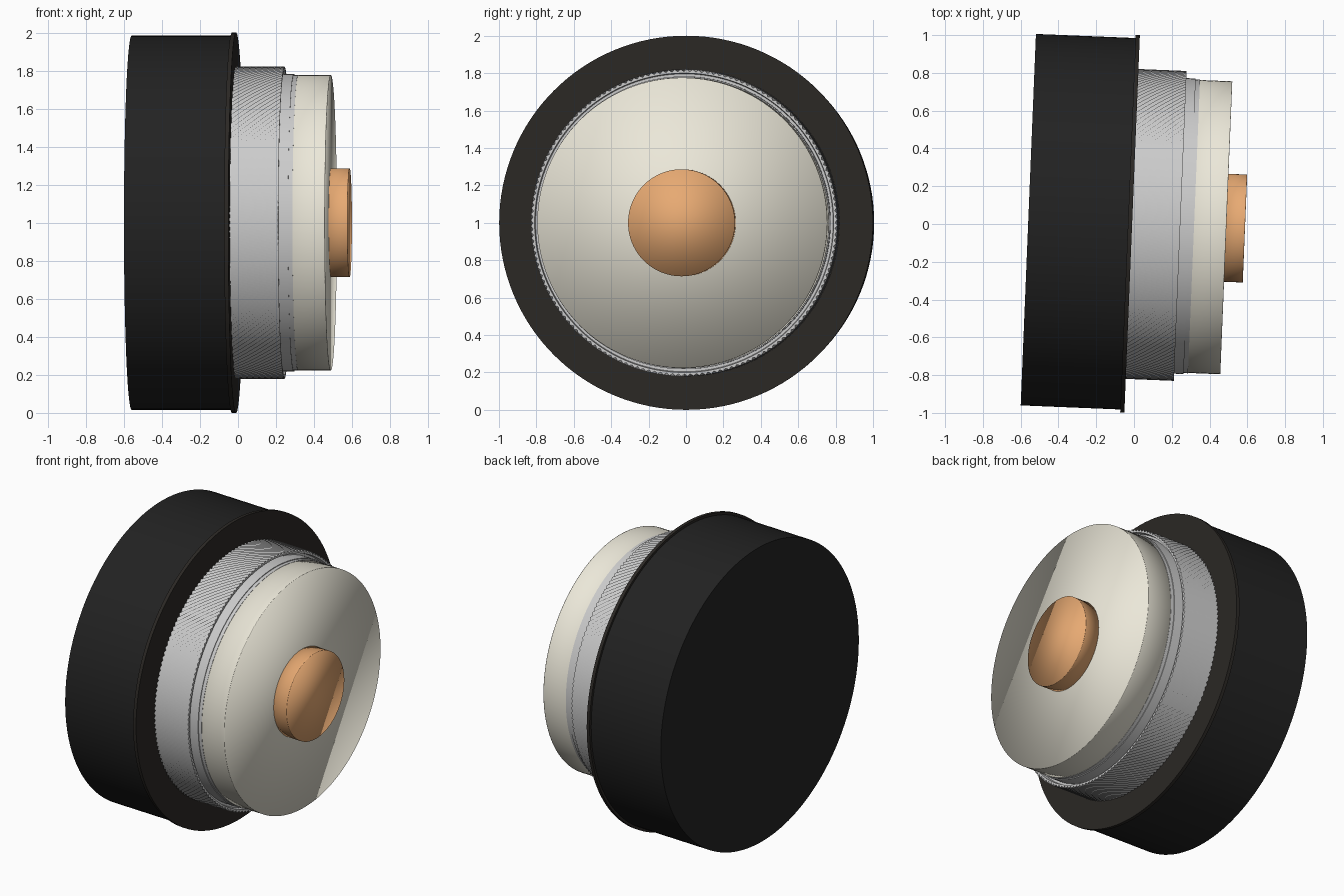
import bpy, bmesh, math
from mathutils import Matrix, Vector

if "Cube" in bpy.data.objects:
    bpy.data.objects.remove(bpy.data.objects["Cube"])

# The whole unit lies along +x, turned slightly about z, centred at z = 1
PLACE = Matrix.Translation((0, 0, 1)) @ Matrix.Rotation(math.radians(-2.35), 4, 'Z')


def material(name, rgb):
    m = bpy.data.materials.new(name)
    m.diffuse_color = (*rgb, 1)
    m.use_nodes = True
    m.node_tree.nodes["Principled BSDF"].inputs["Base Color"].default_value = m.diffuse_color
    return m


black = material("black_rubber", (0.016, 0.016, 0.016))
flange_black = material("flange_black", (0.024, 0.021, 0.018))
steel = material("light_steel", (0.68, 0.69, 0.67))
white = material("white_plastic", (0.78, 0.79, 0.79))
cream = material("cream", (0.83, 0.80, 0.69))
orange = material("orange", (0.80, 0.40, 0.17))


def ring_verts(bm, x, radius, sides, twist=0.0):
    """One ring about the x axis; radius may be a function of the index."""
    out = []
    for i in range(sides):
        a = math.tau * i / sides + twist
        r = radius(i) if callable(radius) else radius
        out.append(bm.verts.new(PLACE @ Vector((x, r * math.cos(a), r * math.sin(a)))))
    return out


def bridge(bm, a, b):
    n = len(a)
    for i in range(n):
        bm.faces.new((a[i], a[(i + 1) % n], b[(i + 1) % n], b[i]))


def finish(bm, name, mat, angle):
    bmesh.ops.recalc_face_normals(bm, faces=bm.faces)
    mesh = bpy.data.meshes.new(name)
    bm.to_mesh(mesh)
    bm.free()
    mesh.materials.append(mat)
    ob = bpy.data.objects.new(name, mesh)
    bpy.context.collection.objects.link(ob)
    bpy.ops.object.select_all(action='DESELECT')
    ob.select_set(True)
    bpy.context.view_layer.objects.active = ob
    if angle is None:
        bpy.ops.object.shade_smooth()
    elif angle > 0:
        bpy.ops.object.shade_smooth_by_angle(angle=math.radians(angle))
    return ob


def lathe(name, profile, mat, closed=False, angle=30, sides=128):
    """Turn (x, radius) points about x; open profiles get flat end caps."""
    bm = bmesh.new()
    rings = [ring_verts(bm, x, r, sides) for x, r in profile]
    for a, b in zip(rings, rings[1:]):
        bridge(bm, a, b)
    if closed:
        bridge(bm, rings[-1], rings[0])
    else:
        bm.faces.new(rings[0])
        bm.faces.new(rings[-1])
    return finish(bm, name, mat, angle)


# Main drum and its thin front flange
lathe("drum", [(-0.56, 0.984), (-0.03, 0.984)], black)
lathe("flange", [(-0.032, 0.80), (-0.032, 1.0), (-0.010, 1.0), (-0.010, 0.80)],
      flange_black, closed=True)

# Knurled grip: alternating raised points, slanted along the axis
SIDES, ROWS = 320, 20
START, END = -0.012, 0.245
bm = bmesh.new()
rings = []
for j in range(ROWS + 1):
    rings.append(ring_verts(bm, START + (END - START) * j / ROWS,
                            lambda i: 0.821 if (i + j) % 2 else 0.808,
                            SIDES, twist=j * 0.004))
for x, r in ((END, 0.800), (END - 0.03, 0.796), (END - 0.03, 0.77)):
    rings.append(ring_verts(bm, x, r, SIDES, twist=ROWS * 0.004))
for a, b in zip(rings, rings[1:]):
    bridge(bm, a, b)
finish(bm, "knurled_grip", steel, 0)

# White sleeve with a thin lip around the cap
lathe("sleeve", [(0.0, 0.76), (0.0, 0.783), (0.295, 0.783), (0.295, 0.778),
                 (0.318, 0.778), (0.318, 0.76)], white, closed=True)

# Cream cap and orange centre button, softly shaded on their faces
lathe("cap", [(0.20, 0.776), (0.486, 0.776), (0.489, 0.776)], cream, angle=None)
lathe("centre_button", [(0.47, 0.286), (0.585, 0.286), (0.588, 0.286)],
      orange, angle=None, sides=96)
